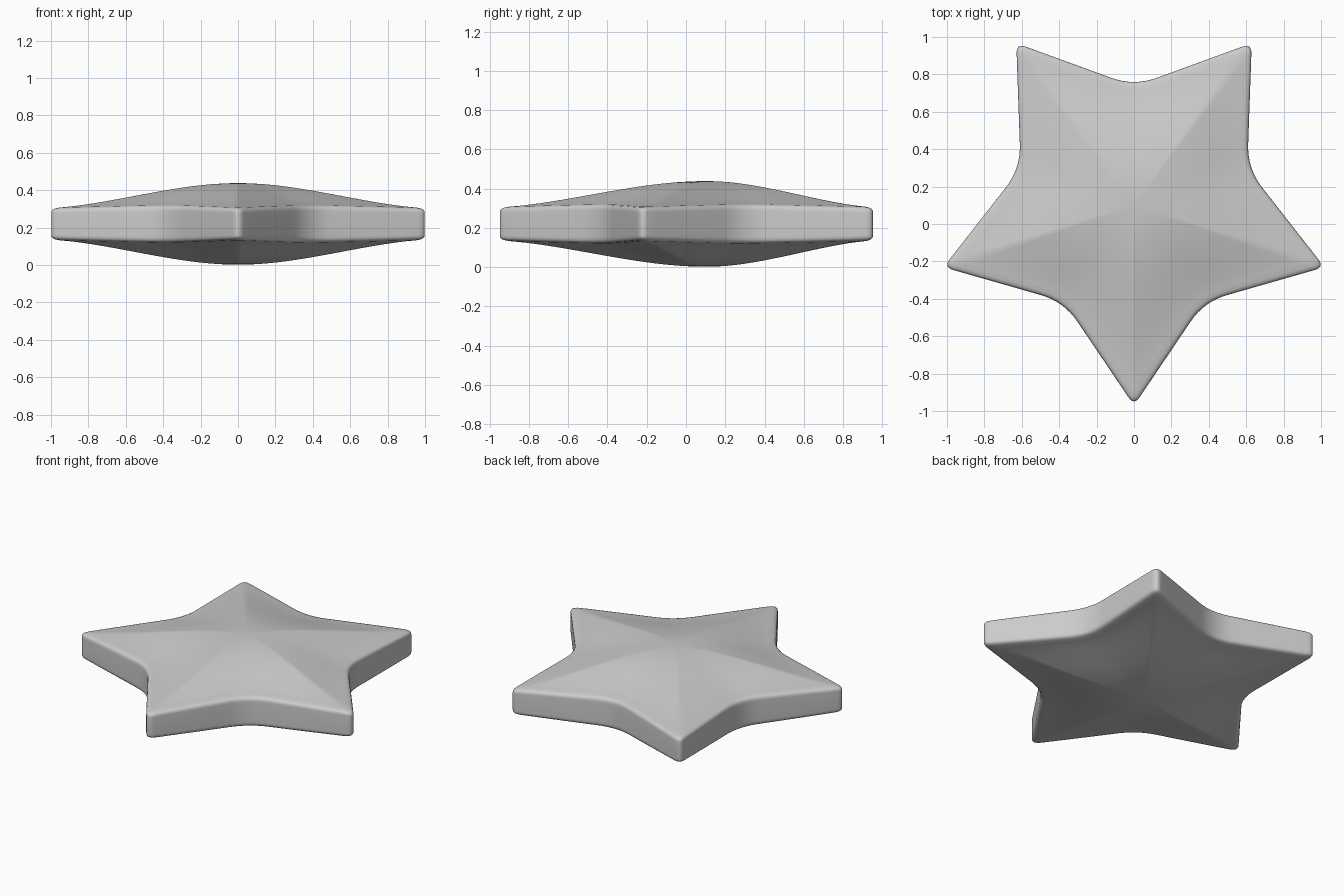
import bpy, bmesh
from math import sin, cos, pi
from mathutils import Vector

if "Cube" in bpy.data.objects:
    bpy.data.objects.remove(bpy.data.objects["Cube"])

R_TIP, R_IN = 1.071, 0.637      # sharp-corner radii before rounding
CENTRE = Vector((0, 0.10, 0.22))
HALF = 0.218                    # half thickness at the middle


def star_outline():
    """Five-pointed star with rounded corners, one tip towards the front."""
    corners = []
    for i in range(10):
        r = R_IN if i % 2 else R_TIP
        a = -pi / 2 + i * pi / 5
        corners.append(Vector((r * cos(a), r * sin(a))))
    pts = []
    for i, c in enumerate(corners):
        cut = 0.13 if i % 2 else 0.055
        p = c + (corners[i - 1] - c).normalized() * cut
        nxt = corners[(i + 1) % 10]
        q = c + (nxt - c).normalized() * cut
        for k in range(9):      # rounded corner
            u = k / 8
            pts.append(p * (1 - u) ** 2 + c * 2 * u * (1 - u) + q * u * u)
        end = nxt + (c - nxt).normalized() * (0.055 if i % 2 else 0.13)
        for k in range(1, 6):   # straight side
            pts.append(q.lerp(end, k / 6))
    return pts


outline = star_outline()
bm = bmesh.new()


def ring(t, height):
    """Loop at fraction t of the outline; inner loops get rounder."""
    s = 0.4 + 0.6 * t
    loop = []
    for p in outline:
        d = p.normalized()
        r = t * (0.82 * (1 - s) + p.length * s)
        u = (p.length - 0.655) / 0.395
        loop.append(bm.verts.new(CENTRE + Vector((d.x * r, d.y * r, height(u)))))
    return loop


def dome(t, sign):
    def height(u):
        edge = 0.085 + 0.012 * (1 - u)
        return sign * (edge + (HALF - edge) * cos(pi * t / 2) ** 1.45)
    return height


def rim(frac, sign):
    return lambda u: sign * frac * (0.085 + 0.012 * (1 - u))


# Loops from the top middle, over the rounded rim, to the bottom middle
dome_steps = [i / 20 * 0.96 for i in range(1, 21)]
rim_steps = [(0.982, 0.97), (0.993, 0.90), (0.999, 0.80), (1.0, 0.68)]
loops = [ring(t, dome(t, 1)) for t in dome_steps]
loops += [ring(t, rim(f, 1)) for t, f in rim_steps]
loops += [ring(t, rim(f, -1)) for t, f in reversed(rim_steps)]
loops += [ring(t, dome(t, -1)) for t in reversed(dome_steps)]

n = len(outline)
for a, b in zip(loops, loops[1:]):
    for i in range(n):
        j = (i + 1) % n
        bm.faces.new((a[i], b[i], b[j], a[j]))
for loop, z in ((loops[0], HALF), (loops[-1], -HALF)):
    mid = bm.verts.new(CENTRE + Vector((0, 0, z)))
    for i in range(n):
        bm.faces.new((mid, loop[i], loop[(i + 1) % n]))
bmesh.ops.recalc_face_normals(bm, faces=bm.faces)
for f in bm.faces:
    f.smooth = True

mesh = bpy.data.meshes.new("star")
bm.to_mesh(mesh)
bm.free()
bpy.context.collection.objects.link(bpy.data.objects.new("star", mesh))
